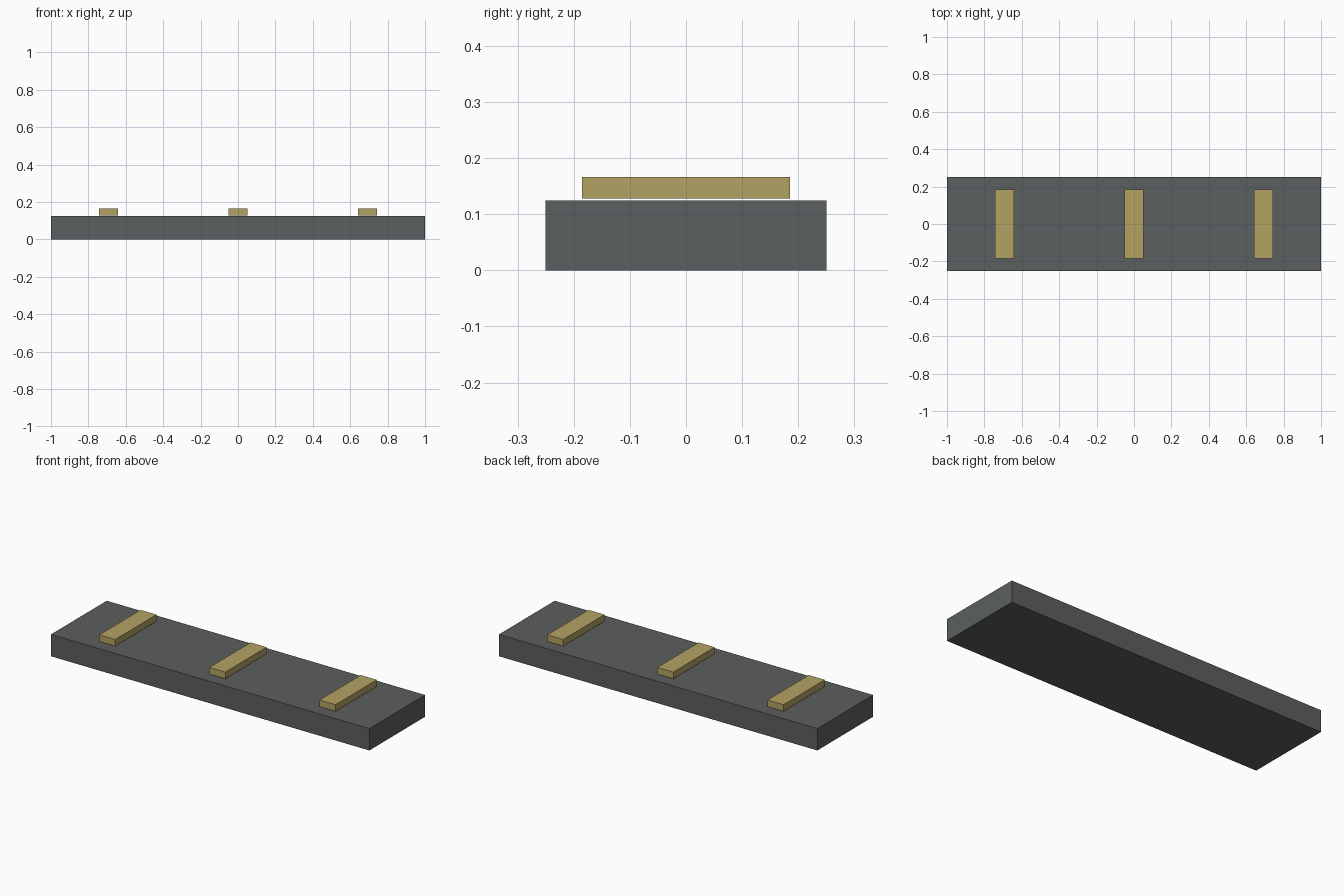
import bpy

if "Cube" in bpy.data.objects:
    bpy.data.objects.remove(bpy.data.objects["Cube"])


def make_material(name, rgb):
    mat = bpy.data.materials.new(name)
    mat.diffuse_color = (*rgb, 1.0)
    mat.use_nodes = True
    mat.node_tree.nodes["Principled BSDF"].inputs["Base Color"].default_value = mat.diffuse_color
    return mat


def box(name, center, size, mat):
    bpy.ops.mesh.primitive_cube_add(size=1, location=center)
    obj = bpy.context.object
    obj.name = name
    obj.scale = size
    bpy.ops.object.transform_apply(location=False, rotation=False, scale=True)
    obj.data.materials.append(mat)
    return obj


dark_grey = make_material("dark_grey", (0.107, 0.115, 0.115))
tan = make_material("tan", (0.456, 0.361, 0.127))

# Slab
SLAB_H = 0.124
box("slab", (0, 0, SLAB_H / 2), (2.0, 0.5, SLAB_H), dark_grey)

# Three cross strips floating just above the slab
STRIP_BOTTOM, STRIP_TOP = 0.128, 0.166
for name, x in (("left_strip", -0.692), ("middle_strip", 0.0), ("right_strip", 0.692)):
    box(name, (x, 0, (STRIP_BOTTOM + STRIP_TOP) / 2),
        (0.1, 0.37, STRIP_TOP - STRIP_BOTTOM), tan)
